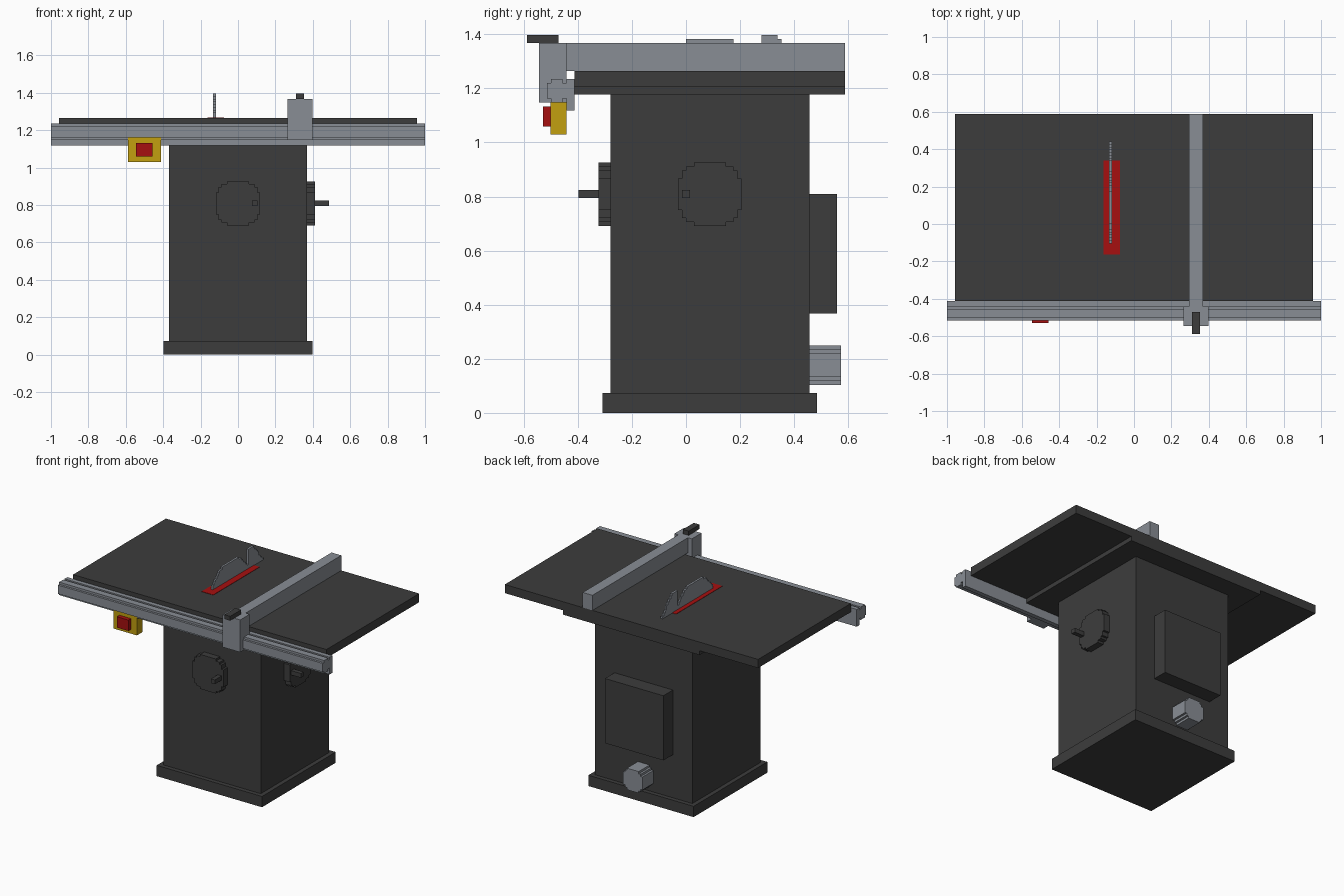
import bpy
import bmesh
import math
from mathutils import Vector

cube = bpy.data.objects.get("Cube")
if cube:
    bpy.data.objects.remove(cube, do_unlink=True)

# All dimensions are in small blocks, 136 of which span the full width
U = 2 / 136


def material(name, r, g, b):
    m = bpy.data.materials.new(name)
    m.use_nodes = True
    m.diffuse_color = (r, g, b, 1)
    m.node_tree.nodes["Principled BSDF"].inputs["Base Color"].default_value = (r, g, b, 1)
    return m


IRON = material("dark iron", 0.046, 0.046, 0.046)
STEEL = material("grey steel", 0.25, 0.27, 0.30)
YELLOW = material("safety yellow", 0.54, 0.35, 0.005)
RED = material("safety red", 0.38, 0.005, 0.005)


def prism(name, mat, axis, profile, lo, hi):
    """Extrude a flat outline along x (outline is y, z) or y (outline is x, z)."""
    bm = bmesh.new()

    def place(p, d):
        return Vector((d, p[0], p[1]) if axis == "x" else (p[0], d, p[1])) * U

    face = bm.faces.new([bm.verts.new(place(p, lo)) for p in profile])
    new = bmesh.ops.extrude_face_region(bm, geom=[face])["geom"]
    shift = place((0, 0), hi - lo)
    bmesh.ops.translate(bm, vec=shift, verts=[v for v in new if isinstance(v, bmesh.types.BMVert)])
    bmesh.ops.dissolve_limit(bm, angle_limit=0.01, verts=bm.verts[:], edges=bm.edges[:])
    bmesh.ops.recalc_face_normals(bm, faces=bm.faces[:])
    mesh = bpy.data.meshes.new(name)
    bm.to_mesh(mesh)
    bm.free()
    mesh.materials.append(mat)
    obj = bpy.data.objects.new(name, mesh)
    bpy.context.collection.objects.link(obj)
    return obj


def box(name, mat, x, y, z):
    outline = [(y[0], z[0]), (y[1], z[0]), (y[1], z[1]), (y[0], z[1])]
    return prism(name, mat, "x", outline, x[0], x[1])


def stepped_disc(cx, cz, r):
    """Outline of a disc made of whole blocks."""
    right, left = [], []
    for row in range(-r, r):
        reach = math.sqrt((r + 0.6) ** 2 - (row + 0.5) ** 2)
        half = min(r, int(reach + 0.5))
        for z in (row, row + 1):
            right.append((cx + half, cz + z))
            left.append((cx - half, cz + z))
    return right + left[::-1]


# Cabinet
box("plinth", IRON, (-27, 27), (-21, 33), (0, 5))
box("cabinet", IRON, (-25, 25), (-19, 31), (5, 80))
box("motor_cover", IRON, (-15, 15), (31, 38), (25, 55))
prism("dust_port", STEEL, "y", stepped_disc(0, 12, 5), 31, 39)

# Table with thinner wings
table = [(-65, 82), (-35, 82), (-35, 80), (35, 80), (35, 82), (65, 82), (65, 86), (-65, 86)]
prism("table_top", IRON, "y", table, -28, 40)
box("throat_plate", RED, (-11, -5), (-11, 23), (85.8, 86.15))

# Blade and stepped riving knife
prism("saw_blade", STEEL, "x", stepped_disc(6, 80, 14), -9, -8)
knife = [(19, 95), (19, 86)]
for row in range(9):
    end = round(30 - 0.85 * row)
    knife += [(end, 86 + row), (end, 87 + row)]
prism("riving_knife", STEEL, "x", knife, -9, -8)

# Front rail: mounting angle and notched tube
box("rail_angle", STEEL, (-68, 68), (-30, -28), (76, 84))
tube = [(-34, 78), (-31, 78), (-31, 79), (-30, 79), (-30, 83), (-31, 83),
        (-31, 84), (-34, 84), (-34, 83), (-35, 83), (-35, 79), (-34, 79)]
prism("rail_tube", STEEL, "x", tube, -68, 68)

# Rip fence
box("fence_bar", STEEL, (20, 25), (-30, 40), (86, 93))
box("fence_head", STEEL, (18, 27), (-37, -30), (78, 93))
box("fence_lever", IRON, (21, 24), (-40, -32), (93, 95))

# Power switch
box("switch_box", YELLOW, (-40, -28), (-34.1, -30), (70, 79))
box("stop_button", RED, (-37, -31), (-36, -34), (72, 77))

# Front and side handwheels with crank knobs
prism("front_handwheel", IRON, "y", stepped_disc(0, 55, 8), -22, -19)
box("front_crank_knob", IRON, (5, 7), (-27, -22), (54, 56))
prism("side_handwheel", IRON, "x", stepped_disc(6, 55, 8), 25, 28)
box("side_crank_knob", IRON, (28, 33), (-1, 1), (54, 56))
